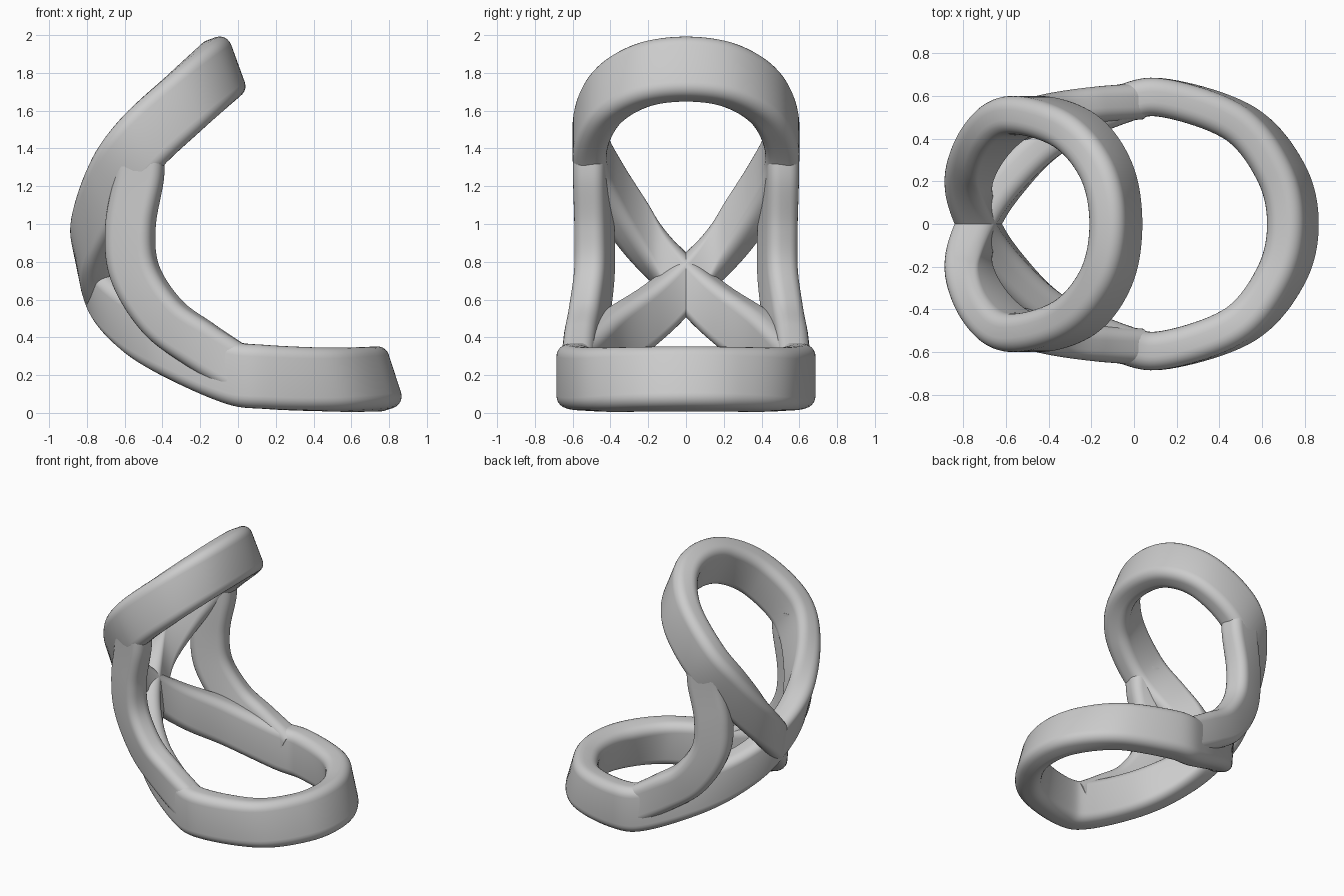
import bpy, bmesh, math
from mathutils import Vector

if "Cube" in bpy.data.objects:
    bpy.data.objects.remove(bpy.data.objects["Cube"], do_unlink=True)

grey = bpy.data.materials.new("plain_grey")
grey.use_nodes = True
COLOUR = (0.6, 0.6, 0.6, 1)
grey.diffuse_color = COLOUR
grey.node_tree.nodes["Principled BSDF"].inputs["Base Color"].default_value = COLOUR


def rounded_rect(width, thick, radius, steps=6):
    """Points (along width, along thickness) of a rounded rectangle."""
    pts = []
    for i, (a, b) in enumerate([(1, 1), (-1, 1), (-1, -1), (1, -1)]):
        for k in range(steps + 1):
            t = math.radians(90 * (i + k / steps))
            pts.append((a * (width / 2 - radius) + radius * math.cos(t),
                        b * (thick / 2 - radius) + radius * math.sin(t)))
    return pts


def spline(points, closed, steps=10):
    """Smooth interpolation through vectors."""
    n = len(points)
    pick = (lambda i: points[i % n]) if closed else (lambda i: points[max(0, min(n - 1, i))])
    out = []
    for i in range(n if closed else n - 1):
        p0, p1, p2, p3 = (pick(i + k) for k in (-1, 0, 1, 2))
        for s in range(steps):
            t = s / steps
            out.append(p1 + (p2 - p0) * (t / 2)
                       + (2 * p0 - 5 * p1 + 4 * p2 - p3) * (t * t / 2)
                       + (3 * p1 - p0 - 3 * p2 + p3) * (t ** 3 / 2))
    if not closed:
        out.append(points[-1].copy())
    return out


def band(name, centres, widths, profile, closed):
    """Sweep a profile along a path; widths give the broad direction of the band."""
    path, broad = spline(centres, closed), spline(widths, closed)
    n = len(path)
    bm = bmesh.new()
    rings = []
    for i in range(n):
        if closed:
            tangent = path[(i + 1) % n] - path[i - 1]
        else:
            tangent = path[min(i + 1, n - 1)] - path[max(i - 1, 0)]
        w = broad[i].normalized()
        thick = tangent.cross(w).normalized()
        rings.append([bm.verts.new(path[i] + w * u + thick * v) for u, v in profile])
    m = len(profile)
    for i in range(n if closed else n - 1):
        a, b = rings[i], rings[(i + 1) % n]
        for k in range(m):
            bm.faces.new((a[k], a[(k + 1) % m], b[(k + 1) % m], b[k]))
    if not closed:
        bm.faces.new(rings[0])
        bm.faces.new(rings[-1])
    bmesh.ops.recalc_face_normals(bm, faces=bm.faces)
    mesh = bpy.data.meshes.new(name)
    bm.to_mesh(mesh)
    bm.free()
    mesh.materials.append(grey)
    obj = bpy.data.objects.new(name, mesh)
    bpy.context.collection.objects.link(obj)
    bpy.ops.object.select_all(action="DESELECT")
    obj.select_set(True)
    bpy.context.view_layer.objects.active = obj
    bpy.ops.object.shade_smooth_by_angle(angle=math.radians(40))
    return obj


# Figure-eight band: half of the loop from the top, through the crossing, to the front
# Each entry is x, y, z and the lean of the band in degrees
half = [
    (-.085, 0, 1.82, 20), (-.13, .25, 1.78, 23), (-.28, .44, 1.645, 30),
    (-.52, .51, 1.42, 37), (-.68, .41, 1.19, 30), (-.775, .21, .91, 16),
    (-.73, 0, .68, 8), (-.6, -.2, .51, 5), (-.38, -.41, .365, 0),
    (-.06, -.56, .22, 0), (.15, -.59, .19, 3), (.5, -.47, .176, 12),
    (.69, -.24, .178, 17), (.745, 0, .18, 18),
]
loop = half + [(x, -y, z, a) for x, y, z, a in half[-2:0:-1]]
centres = [Vector(s[:3]) for s in loop]
leans = [math.radians(s[3]) for s in loop]
widths = [Vector((-math.sin(a), 0, math.cos(a))) for a in leans]
band("figure_eight_band", centres, widths, rounded_rect(.34, .18, .065), True)

# Side struts joining the upper and lower loops
strut_path = [(-.52, .505, 1.42), (-.525, .5, 1.25), (-.57, .485, .98), (-.545, .485, .74),
              (-.4, .515, .51), (-.2, .55, .36), (.0, .575, .23)]
strut_broad = [(-1, -.1, .1), (-1, -.2, .1), (-.95, -.32, 0), (-.9, -.34, -.25),
               (-.7, -.3, -.6), (-.5, -.15, -.8), (-.45, 0, -.9)]
strut = band("side_struts", [Vector(p) for p in strut_path],
             [Vector(p) for p in strut_broad], rounded_rect(.26, .17, .06), False)
mirror = strut.modifiers.new("mirror", "MIRROR")
mirror.use_axis = (False, True, False)
